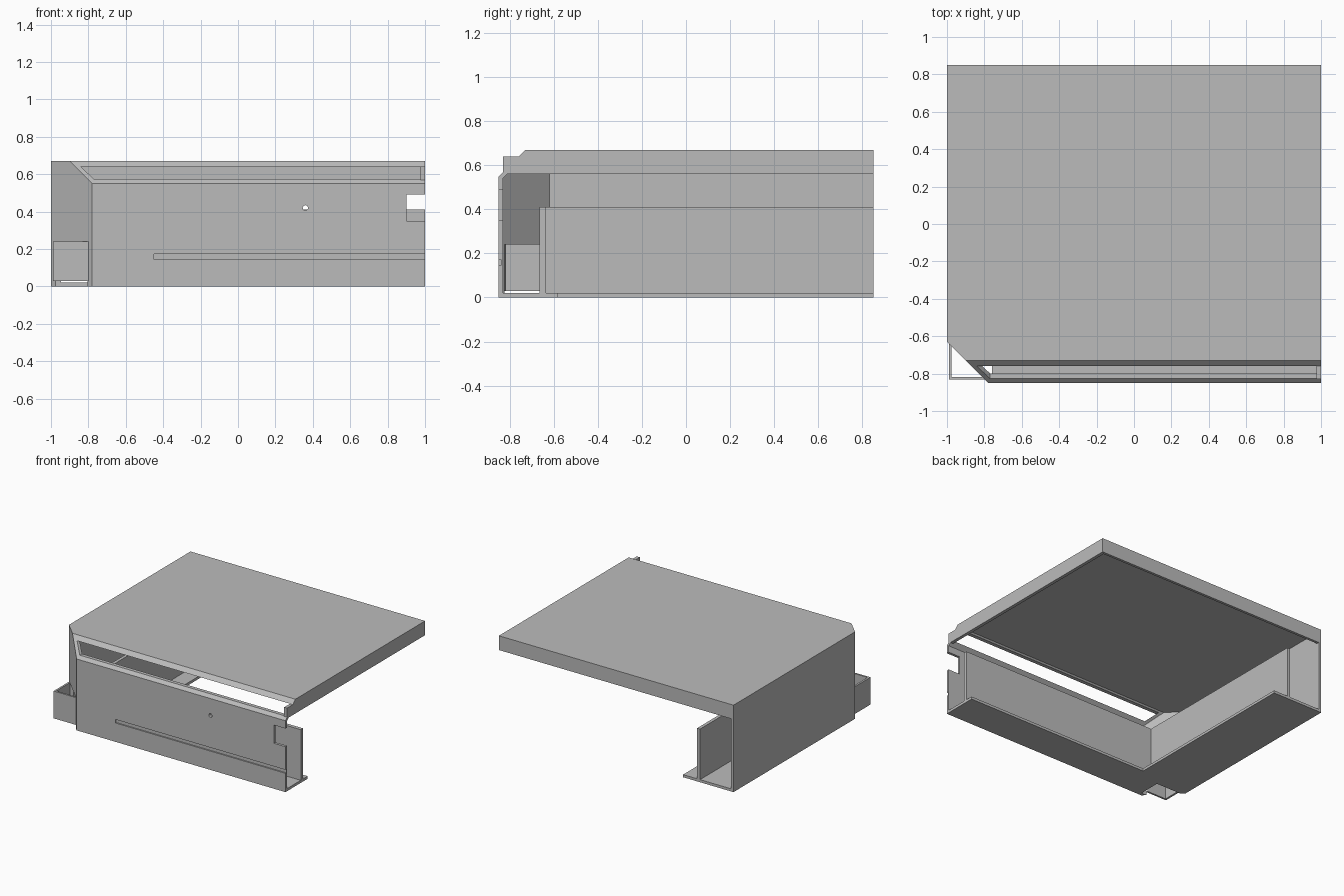
import bpy
import bmesh
import math
from mathutils import Vector

cube = bpy.data.objects.get("Cube")
if cube:
    bpy.data.objects.remove(cube, do_unlink=True)

GREY = (0.5, 0.5, 0.5, 1.0)
metal = bpy.data.materials.new("plain_grey")
metal.use_nodes = True
metal.diffuse_color = GREY
for node in metal.node_tree.nodes:
    if node.type == 'BSDF_PRINCIPLED':
        node.inputs["Base Color"].default_value = GREY

T = 0.02  # sheet thickness


def sheet(name, points, offset):
    """Flat outline pushed along an offset to make a closed plate."""
    bm = bmesh.new()
    face = bm.faces.new([bm.verts.new(p) for p in points])
    extruded = bmesh.ops.extrude_face_region(bm, geom=[face], use_keep_orig=True)
    moved = [g for g in extruded["geom"] if isinstance(g, bmesh.types.BMVert)]
    bmesh.ops.translate(bm, verts=moved, vec=Vector(offset))
    bmesh.ops.recalc_face_normals(bm, faces=bm.faces)
    mesh = bpy.data.meshes.new(name)
    bm.to_mesh(mesh)
    bm.free()
    mesh.materials.append(metal)
    obj = bpy.data.objects.new(name, mesh)
    bpy.context.collection.objects.link(obj)
    return obj


def plan(name, xy, low, high):
    return sheet(name, [(x, y, low) for x, y in xy], (0, 0, high - low))


def elevation(name, xz, near, far):
    return sheet(name, [(x, near, z) for x, z in xz], (0, far - near, 0))


def side(name, yz, low, high):
    return sheet(name, [(low, y, z) for y, z in yz], (high - low, 0, 0))


def rect(a, b, c, d):
    return [(a, c), (b, c), (b, d), (a, d)]


def cut(targets, cutter):
    """Subtract a cutter from each target, then discard it."""
    for obj in targets:
        mod = obj.modifiers.new("cut", 'BOOLEAN')
        mod.operation = 'DIFFERENCE'
        mod.solver = 'EXACT'
        mod.object = cutter
        bpy.context.view_layer.update()
        graph = bpy.context.evaluated_depsgraph_get()
        result = bpy.data.meshes.new_from_object(obj.evaluated_get(graph))
        obj.modifiers.clear()
        obj.data = result
    bpy.data.objects.remove(cutter, do_unlink=True)


# Roof and the skirts hanging from it
plan("roof", [(-1, 0.85), (1, 0.85), (1, -0.73), (-0.9, -0.73), (-1, -0.63)],
     0.67 - T, 0.67)
elevation("back_skirt", rect(-1, 1, 0.56, 0.67), 0.85 - T, 0.85)
side("left_skirt", [(-0.83, 0.56), (-0.83, 0.64), (-0.76, 0.64), (-0.73, 0.67),
                    (0.85, 0.67), (0.85, 0.56)], 0.975, 1)

# Full height side wall
side("right_wall", rect(-0.63, 0.85, 0, 0.67), -1, -1 + T)

# Front panel with an edge notch, a groove and a round hole
front = elevation("front_panel", [(-0.78, 0), (1, 0), (1, 0.35), (0.9, 0.35), (0.9, 0.49),
                                  (1, 0.49), (1, 0.55), (-0.78, 0.55)], -0.85, -0.85 + T)
cut([front], elevation("groove_cutter", rect(-0.45, 1.1, 0.145, 0.172), -0.9, -0.84))
circle = [(0.36 + 0.014 * math.cos(i * math.tau / 16),
           0.42 + 0.014 * math.sin(i * math.tau / 16)) for i in range(16)]
cut([front], elevation("hole_cutter", circle, -0.9, -0.8))

# Sloped panel between front and roof, with a long opening
slope = sheet("sloped_panel", [(-0.78, -0.85, 0.55), (1, -0.85, 0.55),
                               (1, -0.73, 0.67), (-0.9, -0.73, 0.67)],
              Vector((0, 1, -1)).normalized() * T)
cut([slope], elevation("opening_cutter", [(-0.77, 0.573), (0.975, 0.573),
                                          (0.975, 0.64), (-0.84, 0.64)], -0.95, -0.65))

# Diagonal corner wall and L-shaped floor, opened together at the corner
corner = sheet("corner_wall", [(-1, -0.63, 0), (-0.78, -0.85, 0), (-0.78, -0.85, 0.55),
                               (-0.9, -0.73, 0.67), (-1, -0.63, 0.67)], (0.015, 0.015, 0))
floor = plan("floor", [(-1, 0.85), (-0.57, 0.85), (-0.57, -0.58), (1, -0.58), (1, -0.85),
                       (-0.78, -0.85), (-1, -0.63)], 0, T)
cut([corner, floor], plan("corner_cutter", rect(-0.975, -0.76, -0.825, -0.655), -0.1, 0.24))

# Low inner wall running round the L-shaped channel
plan("inner_wall", [(-0.715, 0.85), (-0.69, 0.85), (-0.69, -0.636), (1, -0.636),
                    (1, -0.664), (-0.715, -0.664)], T, 0.41)

# Square guard outside the corner opening, open above and below
plan("corner_guard", [(-0.99, -0.64), (-0.975, -0.655), (-0.975, -0.818), (-0.812, -0.818),
                      (-0.79, -0.832), (-0.99, -0.832)], 0.03, 0.24)
